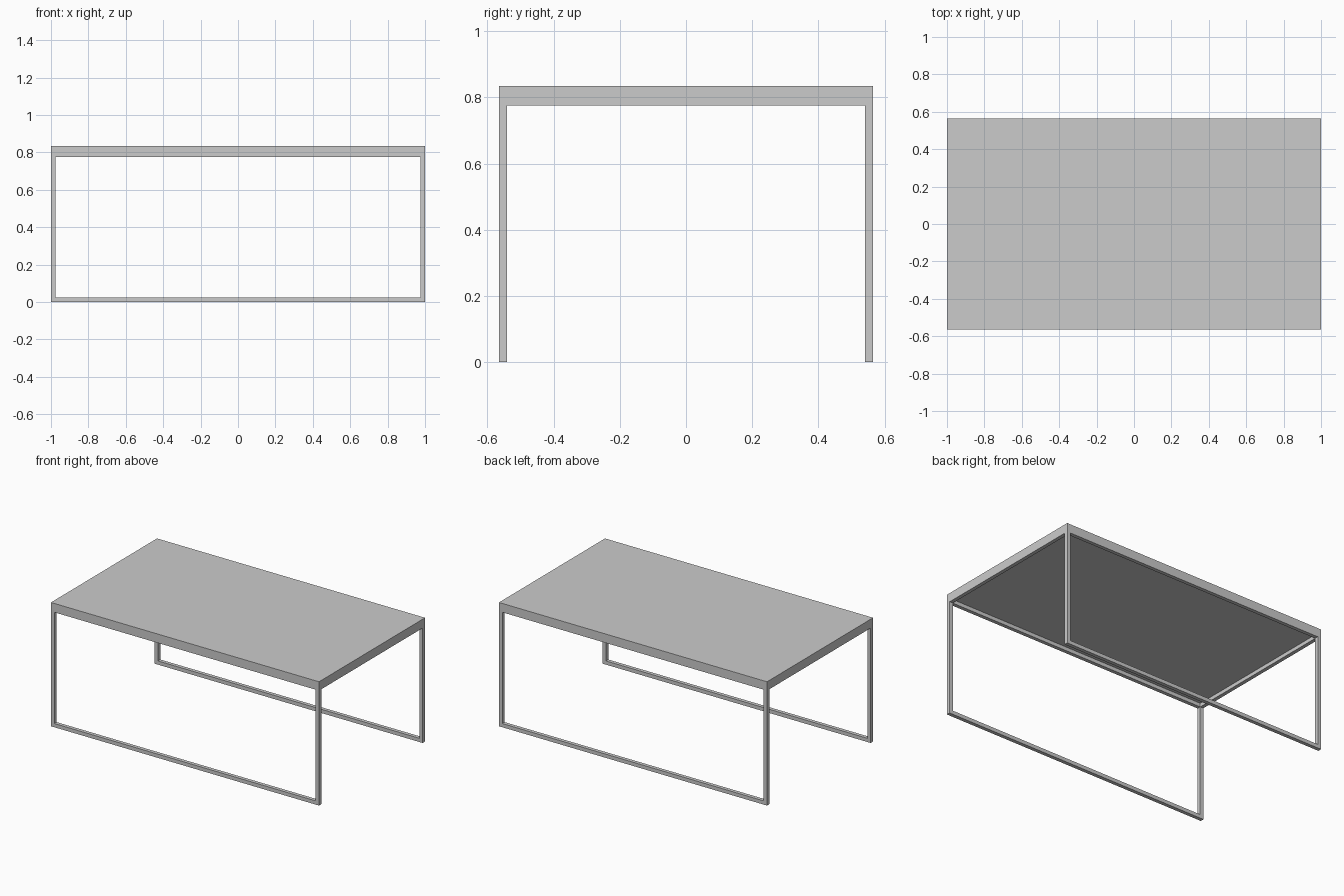
import bpy
import bmesh
from mathutils import Vector

cube = bpy.data.objects.get("Cube")
if cube:
    bpy.data.objects.remove(cube, do_unlink=True)

HALF_X, HALF_Y = 1.0, 0.565      # half width and half depth
FRAME_Z, TOP_Z = 0.80, 0.835     # top of the frame, top of the slab
TUBE = 0.025                     # square tube thickness

grey = bpy.data.materials.new("plain grey")
grey.use_nodes = True
colour = (0.6, 0.6, 0.6, 1.0)
grey.diffuse_color = colour
grey.node_tree.nodes["Principled BSDF"].inputs["Base Color"].default_value = colour


def finish(name, bm):
    bmesh.ops.recalc_face_normals(bm, faces=bm.faces)
    mesh = bpy.data.meshes.new(name)
    bm.to_mesh(mesh)
    bm.free()
    mesh.materials.append(grey)
    obj = bpy.data.objects.new(name, mesh)
    bpy.context.collection.objects.link(obj)
    return obj


def box(name, low, high):
    bm = bmesh.new()
    bmesh.ops.create_cube(bm, size=1.0)
    low, high = Vector(low), Vector(high)
    for v in bm.verts:
        v.co = (low + high) / 2 + v.co * (high - low)
    return finish(name, bm)


def loop_frame(name, y):
    """Upright rectangular loop of square tube with mitred corners."""
    bm = bmesh.new()
    rings = []
    for inset, dy in ((0, 0), (TUBE, 0), (TUBE, TUBE), (0, TUBE)):
        x, low, high = HALF_X - inset, inset, FRAME_Z - inset
        corners = ((-x, low), (x, low), (x, high), (-x, high))
        rings.append([bm.verts.new((cx, y + dy, cz)) for cx, cz in corners])
    for i in range(4):
        a, b = rings[i], rings[(i + 1) % 4]
        for j in range(4):
            k = (j + 1) % 4
            bm.faces.new((a[j], a[k], b[k], b[j]))
    return finish(name, bm)


# Table top slab
box("table_top", (-HALF_X, -HALF_Y, FRAME_Z), (HALF_X, HALF_Y, TOP_Z))

# Front and back leg loops
loop_frame("front_leg_loop", -HALF_Y)
loop_frame("back_leg_loop", HALF_Y - TUBE)

# Rails joining the two loops under each end of the top
for name, x in (("right_end_rail", -HALF_X), ("left_end_rail", HALF_X - TUBE)):
    box(name, (x, -HALF_Y + TUBE, FRAME_Z - TUBE),
        (x + TUBE, HALF_Y - TUBE, FRAME_Z))
